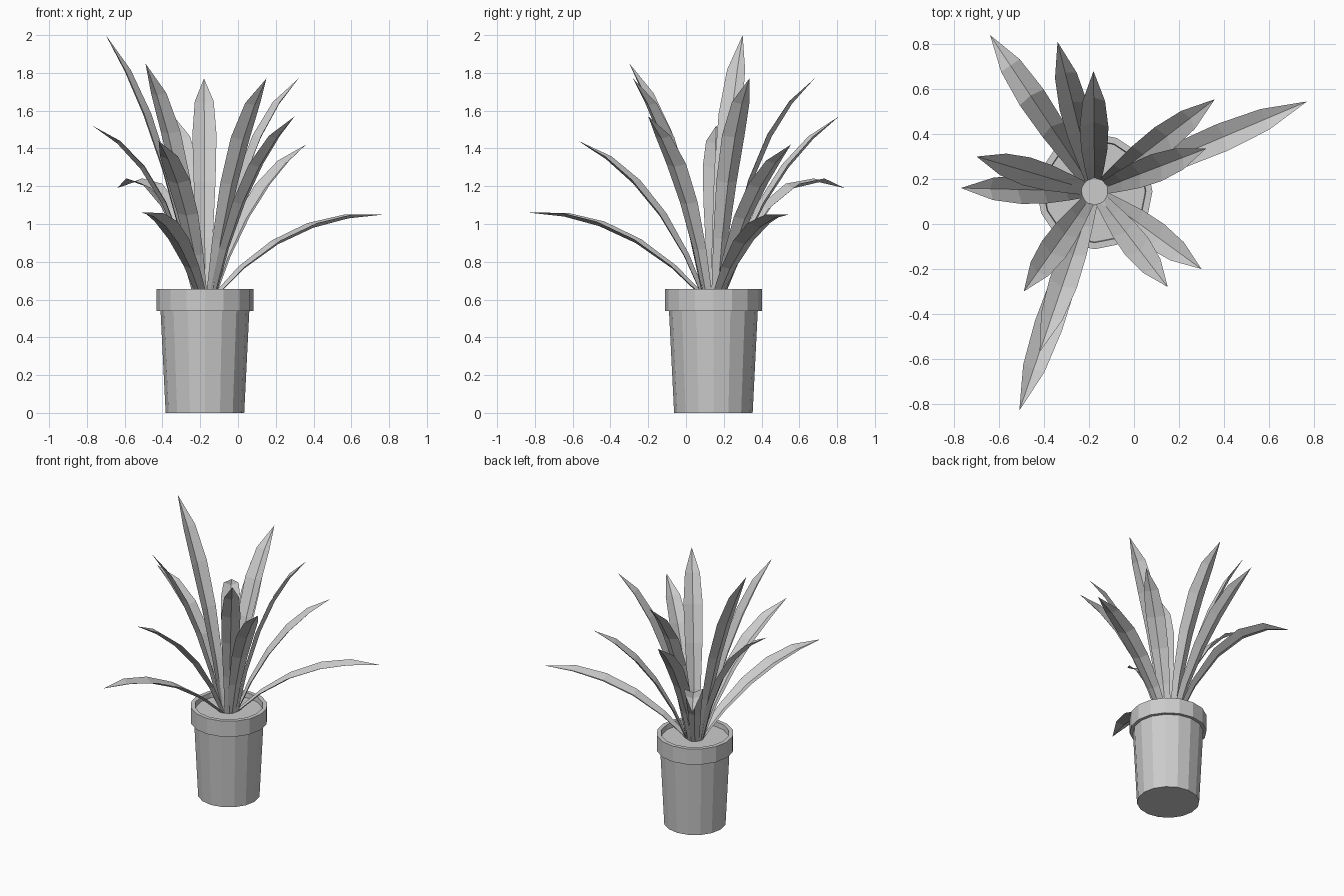
import bpy, bmesh, math
from mathutils import Vector

cube = bpy.data.objects.get("Cube")
if cube:
    bpy.data.objects.remove(cube, do_unlink=True)

grey = bpy.data.materials.new("plain_grey")
grey.use_nodes = True
grey.diffuse_color = (0.6, 0.6, 0.6, 1)
grey.node_tree.nodes["Principled BSDF"].inputs["Base Color"].default_value = grey.diffuse_color

CENTRE = Vector((-0.175, 0.145, 0))
SIDES = 16


def make_object(name, bm):
    mesh = bpy.data.meshes.new(name)
    bm.to_mesh(mesh)
    bm.free()
    mesh.materials.append(grey)
    obj = bpy.data.objects.new(name, mesh)
    bpy.context.collection.objects.link(obj)
    return obj


def lathe(name, profile, cap_start=False, cap_end=False):
    """Turn (radius, height) points around the pot axis."""
    bm = bmesh.new()
    rings = []
    for r, z in profile:
        rings.append([bm.verts.new(CENTRE + Vector((r * math.cos(a), r * math.sin(a), z)))
                      for a in (2 * math.pi * i / SIDES for i in range(SIDES))])
    for low, high in zip(rings, rings[1:]):
        for i in range(SIDES):
            j = (i + 1) % SIDES
            bm.faces.new((low[i], low[j], high[j], high[i]))
    if cap_start:
        bm.faces.new(rings[0][::-1])
    if cap_end:
        bm.faces.new(rings[-1])
    return make_object(name, bm)


def leaf(name, tip, reach, lift):
    """Arched leaf with a creased midrib; reach and lift place the bend."""
    tip = Vector(tip)
    out = tip - CENTRE
    out.z = 0
    out.normalize()
    side = Vector((-out.y, out.x, 0))
    base = CENTRE + out * 0.06 + Vector((0, 0, 0.61))
    bend = base.lerp(tip, reach)
    bend.z = lift
    bm = bmesh.new()
    rows = []
    for t, half in LEAF_WIDTHS:
        p = base * (1 - t) ** 2 + bend * 2 * t * (1 - t) + tip * t ** 2
        tangent = ((bend - base) * (1 - t) + (tip - bend) * t).normalized()
        up = tangent.cross(side)
        if half == 0:
            rows.append([bm.verts.new(p)])
            continue
        edge = up * half * 0.4
        rows.append([bm.verts.new(p - side * half + edge), bm.verts.new(p),
                     bm.verts.new(p + side * half + edge)])
    for a, b in zip(rows, rows[1:]):
        for i in range(2):
            if len(b) == 1:
                bm.faces.new((a[i], b[0], a[i + 1])[::-1])
            else:
                bm.faces.new((a[i], a[i + 1], b[i + 1], b[i]))
    return make_object(name, bm)


# Pot with a thick rim, and the soil inside
lathe("pot", [(0.208, 0), (0.235, 0.54), (0.257, 0.54), (0.257, 0.655),
              (0.228, 0.655), (0.224, 0.61)], cap_start=True)
lathe("soil", [(0.226, 0.615), (0.225, 0.62)], cap_end=True)

# Leaves: position along the leaf and half width
LEAF_WIDTHS = [(0, 0.03), (0.2, 0.043), (0.42, 0.058), (0.63, 0.064), (0.82, 0.05), (1, 0)]

# Leaf tip, bend position, bend height
LEAVES = [
    ((-0.64, 0.84, 1.19), 0.40, 1.36),
    ((-0.34, 0.81, 1.57), 0.35, 1.27),
    ((-0.18, 0.68, 1.77), 0.27, 1.45),
    ((0.36, 0.555, 1.42), 0.35, 1.17),
    ((0.77, 0.545, 1.05), 0.40, 1.03),
    ((0.32, 0.335, 1.77), 0.32, 1.44),
    ((0.30, -0.20, 1.57), 0.35, 1.28),
    ((0.15, -0.28, 1.77), 0.38, 1.42),
    ((-0.51, -0.83, 1.06), 0.43, 1.04),
    ((-0.42, -0.57, 1.44), 0.35, 1.20),
    ((-0.49, -0.30, 1.85), 0.38, 1.42),
    ((-0.77, 0.16, 1.52), 0.28, 1.30),
    ((-0.70, 0.30, 2.00), 0.38, 1.50),
]
for n, (tip, reach, lift) in enumerate(LEAVES, 1):
    leaf(f"leaf_{n}", tip, reach, lift)
